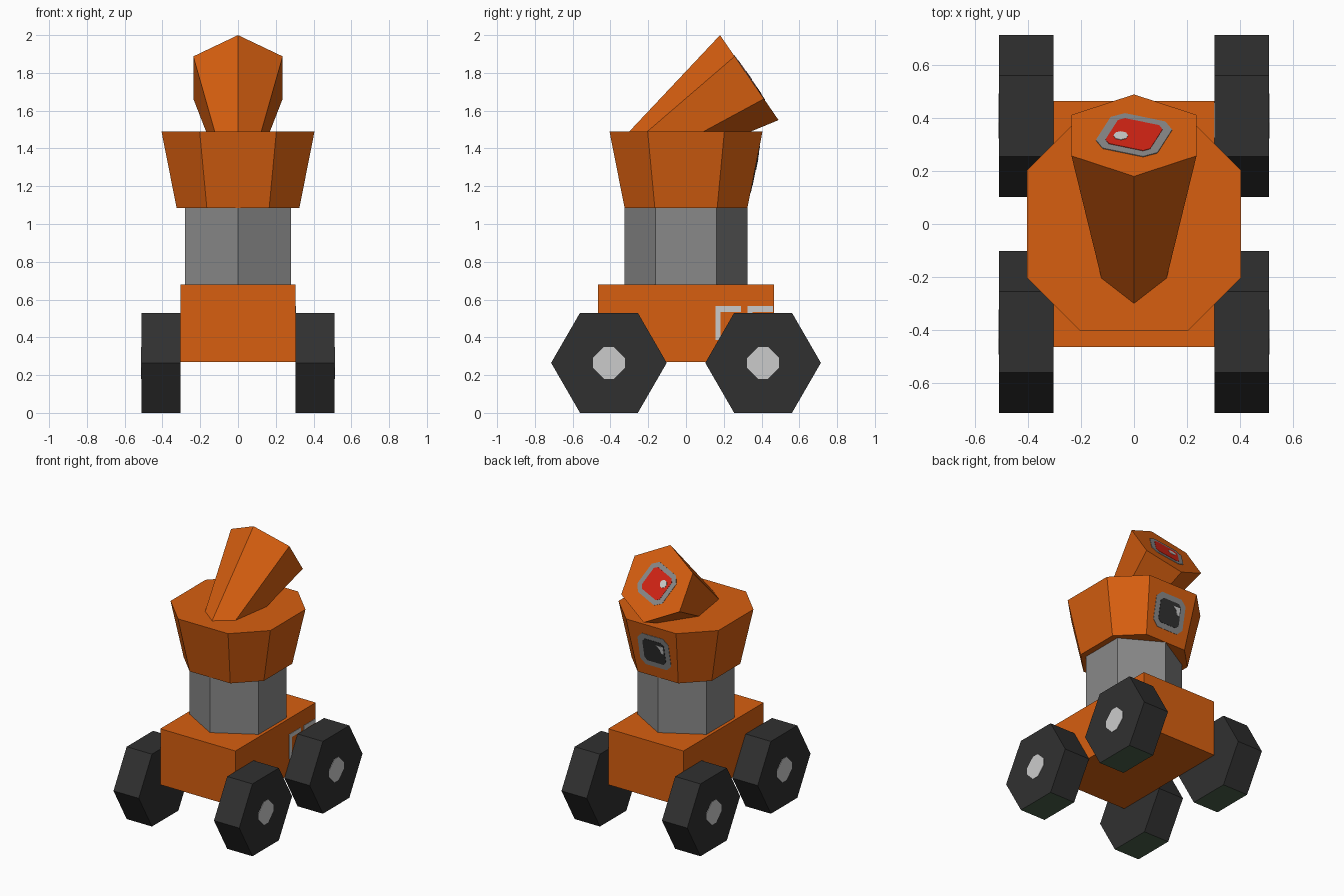
import bpy
from math import cos, sin, pi, radians
from mathutils import Vector

cube = bpy.data.objects.get("Cube")
if cube:
    bpy.data.objects.remove(cube, do_unlink=True)


def material(name, *rgb):
    m = bpy.data.materials.new(name)
    m.use_nodes = True
    m.diffuse_color = (*rgb, 1)
    m.node_tree.nodes["Principled BSDF"].inputs["Base Color"].default_value = (*rgb, 1)
    return m


ORANGE = material("orange paint", 0.68, 0.114, 0.005)
GREY = material("mid grey", 0.25, 0.25, 0.25)
LIGHT = material("light grey", 0.6, 0.6, 0.6)
CHARCOAL = material("charcoal rubber", 0.03, 0.03, 0.03)
GREEN = material("dark green", 0.07, 0.12, 0.07)
RED = material("red lens", 0.65, 0.017, 0.007)

X, Y, Z = Vector((1, 0, 0)), Vector((0, 1, 0)), Vector((0, 0, 1))


def polygon(n, r, turn=0):
    return [(r * cos(2 * pi * i / n + turn), r * sin(2 * pi * i / n + turn)) for i in range(n)]


def rect(w, h):
    return [(-w / 2, -h / 2), (w / 2, -h / 2), (w / 2, h / 2), (-w / 2, h / 2)]


def chamfered(a, c, turn=0):
    """Square of half size a, with flats of half length c."""
    pts = [(a, -c), (a, c), (c, a), (-c, a), (-a, c), (-a, -c), (-c, -a), (c, -a)]
    k, s = cos(turn), sin(turn)
    return [(x * k - y * s, x * s + y * k) for x, y in pts]


def solid(name, low, high, depth, mat, origin, u=X, v=Y):
    """Join profile low at origin to profile high, depth along u x v."""
    o, normal, n = Vector(origin), u.cross(v).normalized(), len(low)
    verts = [o + u * a + v * b for a, b in low]
    verts += [o + u * a + v * b + normal * depth for a, b in high]
    faces = [tuple(reversed(range(n))), tuple(range(n, 2 * n))]
    faces += [(i, (i + 1) % n, n + (i + 1) % n, n + i) for i in range(n)]
    mesh = bpy.data.meshes.new(name)
    mesh.from_pydata(verts, [], faces)
    mesh.materials.append(mat)
    mesh.update()
    obj = bpy.data.objects.new(name, mesh)
    bpy.context.collection.objects.link(obj)
    return obj


def plate(name, shape, mat, origin, u, v, lift=0.003):
    return solid(name, shape, shape, lift, mat, origin, u, v)


# Chassis and column
body = rect(0.61, 0.93)
solid("body", body, body, 0.41, ORANGE, (0, 0, 0.27))
neck = polygon(6, 0.325, pi / 6)
solid("neck", neck, neck, 0.42, GREY, (0, 0, 0.675))
stripe_u = Vector((-cos(pi / 6), -0.5, 0))
plate("neck_stripe", rect(0.094, 0.405), LIGHT, (-0.122, 0.211, 0.8825), stripe_u, Z)

# Flared head
solid("head", chamfered(0.325, 0.165), chamfered(0.405, 0.203), 0.405, ORANGE, (0, 0, 1.085))

# Back window on the head
win_v = Vector((0, 0.08, 0.405)).normalized()
win_o = Vector((0, 0.365, 1.29))
plate("window_frame", chamfered(0.125, 0.085), GREY, win_o, -X, win_v)
plate("window_glass", chamfered(0.087, 0.065), CHARCOAL, win_o, -X, win_v, 0.005)
glint = [(0.05, 0.035), (0.06, 0.005), (0.08, 0), (0.08, 0.06), (0.02, 0.06)]
plate("window_glint", glint, LIGHT, win_o, -X, win_v, 0.007)

# Tilted turret, widening towards the upper back
tur_v = Vector((0, -0.567, 0.823)).normalized()
tur_n = (-X).cross(tur_v)
tur_o = Vector((0, 0.335, 1.775))
solid("turret", polygon(6, 0.118, pi / 6), polygon(6, 0.273, pi / 6), 0.72, ORANGE,
      tur_o - tur_n * 0.72, -X, tur_v)
turn = radians(25)
plate("lens_frame", chamfered(0.145, 0.03, turn), GREY, tur_o, -X, tur_v)
plate("lens", chamfered(0.112, 0.015, turn), RED, tur_o, -X, tur_v, 0.005)
plate("lens_glint", polygon(8, 0.028), LIGHT, tur_o - X * 0.05 + tur_v * 0.01, -X, tur_v, 0.007)

# Wheels with hub caps
tread = polygon(6, 0.306)
for side, s in (("left", 1), ("right", -1)):
    for end, y in (("front", -0.408), ("back", 0.408)):
        u = Y * s
        wheel = solid(f"{end}_{side}_wheel", tread, tread, 0.205, CHARCOAL,
                      (0.305 * s, y, 0.265), u, Z)
        wheel.data.materials.append(GREEN)
        for f in wheel.data.polygons:
            f.material_index = int(f.normal.z < -0.9)
        plate(f"{end}_{side}_hub", chamfered(0.085, 0.025), LIGHT, (0.51 * s, y, 0.265), u, Z)

# Pale trim on the left of the body: two open corner brackets
for name, y in (("first", 0.155), ("second", 0.325)):
    plate(f"{name}_trim_top", rect(0.135, 0.03), LIGHT, (0.305, y + 0.0675, 0.55), Y, Z)
    plate(f"{name}_trim_upright", rect(0.028, 0.15), LIGHT, (0.305, y + 0.014, 0.46), Y, Z)
